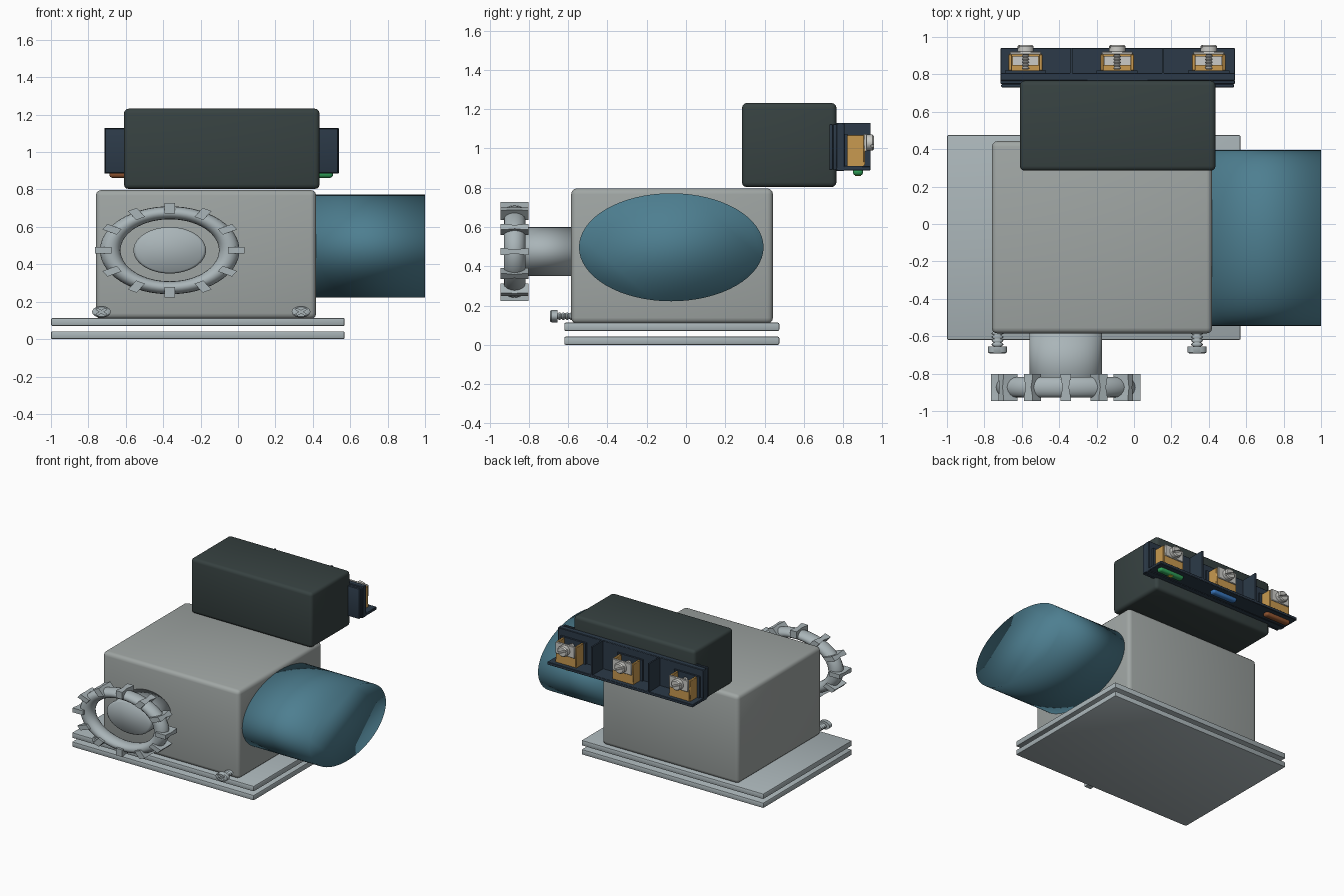
import bpy, bmesh, math
from mathutils import Matrix, Vector

if "Cube" in bpy.data.objects:
    bpy.data.objects.remove(bpy.data.objects["Cube"])


def mat(name, *rgb):
    m = bpy.data.materials.new(name)
    m.diffuse_color = (*rgb, 1)
    m.use_nodes = True
    m.node_tree.nodes["Principled BSDF"].inputs["Base Color"].default_value = m.diffuse_color
    return m


STEEL = mat("steel", 0.40, 0.46, 0.48)
CASING = mat("casing", 0.35, 0.38, 0.37)
TEAL = mat("teal", 0.075, 0.21, 0.28)
DARK = mat("dark_cover", 0.038, 0.054, 0.053)
NAVY = mat("navy_plastic", 0.025, 0.042, 0.065)
BRASS = mat("brass", 0.58, 0.32, 0.08)
BRIGHT = mat("bright_metal", 0.6, 0.6, 0.57)
BROWN = mat("brown", 0.28, 0.09, 0.03)
BLUE = mat("blue", 0.04, 0.18, 0.5)
GREEN = mat("green", 0.03, 0.36, 0.1)
YELLOW = mat("yellow", 0.8, 0.65, 0.05)


def finish(bm, name, material, smooth="angle"):
    bmesh.ops.recalc_face_normals(bm, faces=bm.faces)
    me = bpy.data.meshes.new(name)
    bm.to_mesh(me)
    bm.free()
    ob = bpy.data.objects.new(name, me)
    bpy.context.collection.objects.link(ob)
    if material:
        me.materials.append(material)
    bpy.ops.object.select_all(action='DESELECT')
    ob.select_set(True)
    bpy.context.view_layer.objects.active = ob
    if smooth == "full":
        bpy.ops.object.shade_smooth()
    elif smooth == "angle":
        bpy.ops.object.shade_smooth_by_angle(angle=math.radians(40))
    return ob


def box(name, x, y, z, material=None, bevel=0.0, segs=2, smooth="angle", xf=None):
    """Box from (min, max) ranges, optionally bevelled."""
    bm = bmesh.new()
    bmesh.ops.create_cube(bm, size=1)
    for v in bm.verts:
        v.co = Vector([(r[0] + r[1]) / 2 + c * (r[1] - r[0]) for r, c in zip((x, y, z), v.co)])
    if bevel:
        bmesh.ops.bevel(bm, geom=bm.edges[:], offset=bevel, segments=segs,
                        profile=0.5, affect='EDGES')
    if xf:
        bmesh.ops.transform(bm, matrix=xf, verts=bm.verts)
    return finish(bm, name, material, smooth)


def lathe_y(name, profile, cx, cz, squash=1.0, material=None, n=24, smooth="angle"):
    """Revolve (y, radius) points about the y axis, squash in z, cap both ends."""
    bm = bmesh.new()
    rings = [[bm.verts.new((cx + r * math.cos(t), y, cz + squash * r * math.sin(t)))
              for t in (2 * math.pi * i / n for i in range(n))] for y, r in profile]
    for a, b in zip(rings, rings[1:]):
        for i in range(n):
            bm.faces.new((a[i], a[(i + 1) % n], b[(i + 1) % n], b[i]))
    bm.faces.new(rings[0])
    bm.faces.new(rings[-1])
    return finish(bm, name, material, smooth)


def cut(target, cutter):
    cutter.hide_render = True
    cutter.hide_set(True)
    m = target.modifiers.new("slot", 'BOOLEAN')
    m.operation = 'DIFFERENCE'
    m.object = cutter


def thread(y0, y1, r, turns):
    pts = []
    for i in range(turns):
        a, s = y0 + (y1 - y0) * i / turns, (y1 - y0) / turns
        pts += [(a, r * 0.7), (a + s * 0.4, r), (a + s * 0.6, r), (a + s, r * 0.7)]
    return pts


# base plates
box("lower_base_plate", (-1, 0.57), (-0.62, 0.475), (0, 0.042), STEEL, 0.008)
box("upper_base_plate", (-1, 0.57), (-0.62, 0.475), (0.07, 0.113), STEEL, 0.008)

# main casing and dark cover box
box("main_casing", (-0.76, 0.418), (-0.585, 0.443), (0.108, 0.797), CASING, 0.03, 3, "full")
box("cover_box", (-0.61, 0.436), (0.285, 0.766), (0.803, 1.232), DARK, 0.025, 3, "full")

# elliptical side cylinder
bm = bmesh.new()
bmesh.ops.create_cone(bm, cap_ends=True, segments=64, radius1=1, radius2=1, depth=0.6,
                      matrix=Matrix.Translation((0.70, -0.075, 0.497))
                      @ Matrix.Diagonal((1, 0.47, 0.275, 1)) @ Matrix.Rotation(math.pi / 2, 4, 'Y'))
finish(bm, "side_cylinder", TEAL, "full")

# stem behind the hand wheel
WX, WY, WZ, SQ = -0.365, -0.873, 0.475, 0.63
lathe_y("wheel_stem", [(-0.83, 0.18), (-0.818, 0.194), (-0.57, 0.194)], WX, WZ, 0.64, STEEL, 48, "full")

# hand wheel ring (torus squashed in z)
bm = bmesh.new()
N, M = 64, 16
grid = []
for i in range(N):
    a = 2 * math.pi * i / N
    row = []
    for j in range(M):
        b = 2 * math.pi * j / M
        r = 0.318 + 0.055 * math.cos(b)
        row.append(bm.verts.new((WX + r * math.cos(a), WY + 0.055 * math.sin(b),
                                 WZ + SQ * r * math.sin(a))))
    grid.append(row)
for i in range(N):
    for j in range(M):
        p, q = grid[i], grid[(i + 1) % N]
        bm.faces.new((p[j], q[j], q[(j + 1) % M], p[(j + 1) % M]))
finish(bm, "hand_wheel_ring", STEEL)

# twelve finger grips with flared ends
for k in range(12):
    xf = (Matrix.Translation((WX, WY, WZ)) @ Matrix.Diagonal((1, 1, SQ, 1))
          @ Matrix.Rotation(k * math.pi / 6, 4, 'Y'))
    bm = bmesh.new()
    prof = [(-0.072, 0.027), (-0.055, 0.027), (0, 0.017), (0.055, 0.027), (0.072, 0.027)]
    rings = [[bm.verts.new(xf @ Vector((r, y, t))) for r, t in
              ((0.312, -w), (0.40, -w), (0.40, w), (0.312, w))] for y, w in prof]
    for a, b in zip(rings, rings[1:]):
        for i in range(4):
            bm.faces.new((a[i], a[(i + 1) % 4], b[(i + 1) % 4], b[i]))
    bm.faces.new(rings[0])
    bm.faces.new(rings[-1])
    finish(bm, f"wheel_grip_{k + 1}", STEEL)

# two cross-head casing screws
for k, x in enumerate((-0.73, 0.337)):
    head = lathe_y(f"casing_screw_{k + 1}",
                   [(-0.692, 0.042), (-0.686, 0.05), (-0.655, 0.05), (-0.655, 0.021)]
                   + thread(-0.654, -0.575, 0.031, 4), x, 0.146, 0.62, STEEL)
    for j, ang in enumerate((45, -45)):
        xf = (Matrix.Translation((x, -0.69, 0.146)) @ Matrix.Diagonal((1, 1, 0.62, 1))
              @ Matrix.Rotation(math.radians(ang), 4, 'Y'))
        cut(head, box(f"casing_screw_cutter_{k}_{j}", (-0.034, 0.034), (-0.02, 0.012),
                      (-0.007, 0.007), smooth=None, xf=xf))

# terminal block: back plate, ribs, floor and dividers
X0, X1 = -0.715, 0.54
box("terminal_back_plate", (X0, X1), (0.765, 0.808), (0.885, 1.13), NAVY, 0.004, 1)
for k, y in enumerate((0.73, 0.749)):
    box(f"terminal_rib_{k + 1}", (X0 + 0.005 * (1 - k), X1 - 0.005 * (1 - k)), (y, y + 0.018),
        (0.89, 1.125), NAVY, 0.006)
box("terminal_floor", (X0, X1), (0.765, 0.94), (0.888, 0.91), NAVY, 0.003, 1)
for k, x in enumerate((-0.335, 0.155)):
    box(f"terminal_divider_{k + 1}", (x - 0.006, x + 0.006), (0.79, 0.94), (0.89, 1.13), NAVY)

# three terminals: holder, brass clamp, pressure plate, slotted screw, colour tag
for k, (x, tag) in enumerate(((-0.58, BROWN), (-0.09, BLUE), (0.40, GREEN))):
    i = k + 1
    box(f"terminal_holder_{i}", (x - 0.11, x + 0.11), (0.80, 0.822), (0.905, 1.075), NAVY)
    for s in (-1, 1):
        a, b = sorted((x + s * 0.072, x + s * 0.09))
        box(f"clamp_side_{i}_{'left' if s < 0 else 'right'}", (a, b), (0.82, 0.907), (0.912, 1.07), BRASS, 0.003, 1)
    box(f"clamp_bottom_{i}", (x - 0.09, x + 0.09), (0.82, 0.907), (0.91, 0.93), BRASS)
    box(f"clamp_back_{i}", (x - 0.08, x + 0.08), (0.82, 0.85), (0.92, 1.0), BRASS)
    box(f"clamp_front_{i}", (x - 0.085, x + 0.085), (0.896, 0.912), (0.915, 1.0), BRASS)
    box(f"pressure_plate_{i}", (x - 0.082, x + 0.082), (0.905, 0.921), (0.985, 1.075), BRIGHT, 0.003, 1)
    box(f"pressure_tongue_{i}", (x - 0.07, x + 0.07), (0.82, 0.91), (0.97, 0.985), BRIGHT)
    screw = lathe_y(f"terminal_screw_{i}", thread(0.825, 0.92, 0.02, 6)
                    + [(0.922, 0.018), (0.922, 0.044), (0.95, 0.044), (0.958, 0.036)],
                    x, 1.03, 0.92, BRIGHT)
    xf = Matrix.Translation((x, 0.955, 1.03)) @ Matrix.Rotation(math.radians(25), 4, 'Y')
    cut(screw, box(f"terminal_screw_cutter_{i}", (-0.06, 0.06), (-0.013, 0.02),
                   (-0.006, 0.006), smooth=None, xf=xf))
    box(f"colour_tag_{i}", (x - 0.108, x + 0.108), (0.85, 0.902), (0.862, 0.9), tag, 0.018, 4)
box("tag_stripe", (0.385, 0.415), (0.86, 0.892), (0.8605, 0.87), YELLOW)
